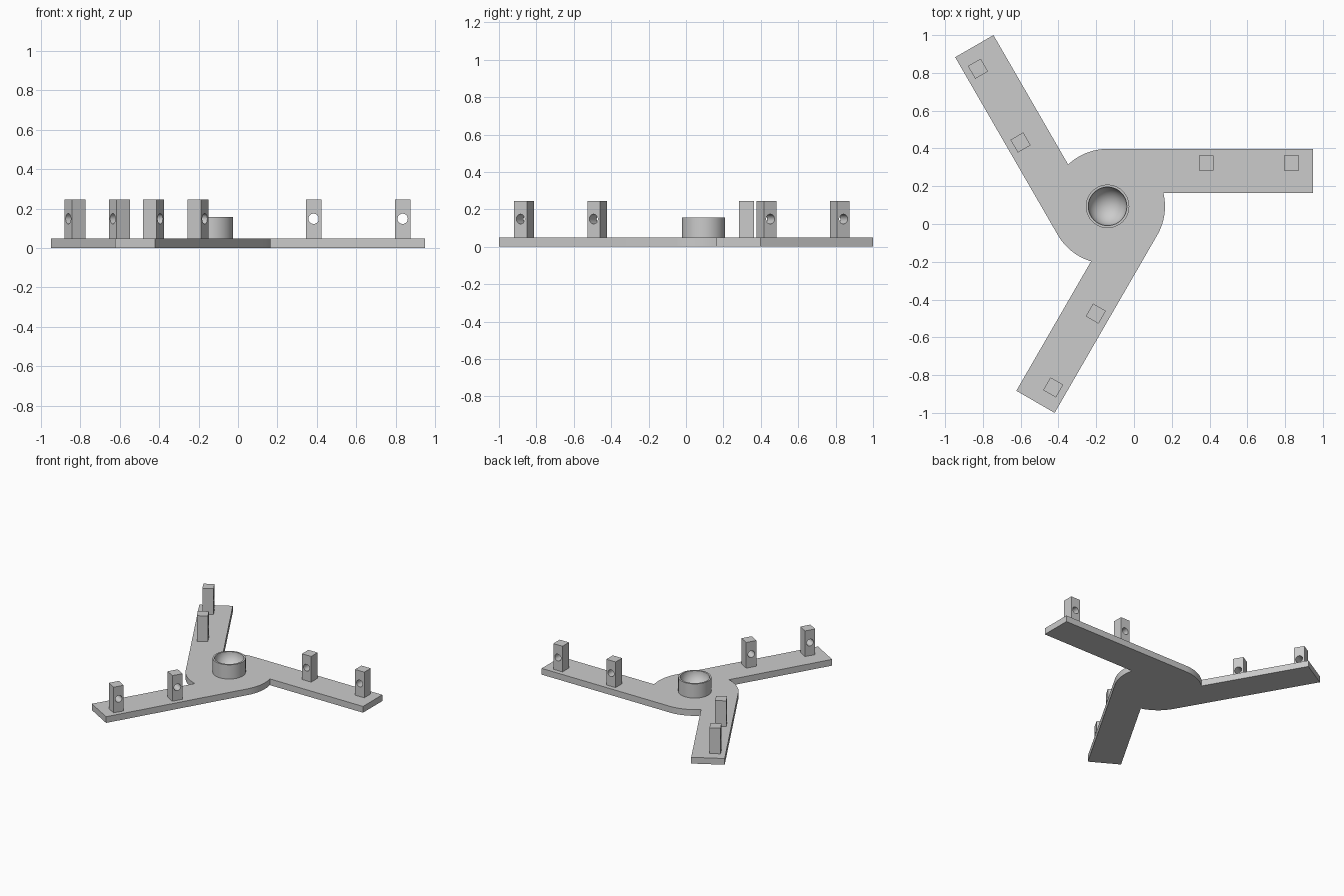
import bpy, bmesh, math
from mathutils import Matrix, Vector

if "Cube" in bpy.data.objects:
    bpy.data.objects.remove(bpy.data.objects["Cube"])

CENTRE = Vector((-0.14, 0.0935, 0))
REACH, INNER, HUB_R = 1.087, 0.07, 0.304
PLATE_H, POST_TOP, POST_W = 0.048, 0.245, 0.078
HOLE_R, HOLE_Z = 0.026, 0.148

grey = bpy.data.materials.new("plain grey")
grey.use_nodes = True
colour = (0.6, 0.6, 0.6, 1)
grey.diffuse_color = colour
grey.node_tree.nodes["Principled BSDF"].inputs["Base Color"].default_value = colour


def make(name, bm, location=CENTRE):
    bmesh.ops.recalc_face_normals(bm, faces=bm.faces)
    mesh = bpy.data.meshes.new(name)
    bm.to_mesh(mesh)
    bm.free()
    mesh.materials.append(grey)
    ob = bpy.data.objects.new(name, mesh)
    ob.location = location
    bpy.context.collection.objects.link(ob)
    return ob


def smooth(ob):
    bpy.ops.object.select_all(action="DESELECT")
    ob.select_set(True)
    bpy.context.view_layer.objects.active = ob
    bpy.ops.object.shade_smooth_by_angle(angle=math.radians(35))


def turn(k):
    return Matrix.Rotation(math.radians(120 * k), 4, "Z")


# Three-armed base: each arm runs tangent off the rounded hub
start = math.sqrt(HUB_R ** 2 - INNER ** 2)
notch = math.radians(120) + math.atan2(INNER, start)
outline = [Vector((start, INNER, 0)), Vector((REACH, INNER, 0)), Vector((REACH, HUB_R, 0))]
STEPS = 16
for i in range(STEPS):
    a = math.pi / 2 + (notch - math.pi / 2) * i / STEPS
    outline.append(Vector((HUB_R * math.cos(a), HUB_R * math.sin(a), 0)))
bm = bmesh.new()
face = bm.faces.new([bm.verts.new(turn(k) @ p) for k in range(3) for p in outline])
side = bmesh.ops.extrude_face_region(bm, geom=[face], use_keep_orig=True)["geom"]
bmesh.ops.translate(bm, vec=(0, 0, PLATE_H), verts=[v for v in side if isinstance(v, bmesh.types.BMVert)])
smooth(make("three_arm_base", bm))

# Ball socket: a short cup with a hemispherical bowl, turned from a profile
CUP_R, BOWL_R, CUP_TOP = 0.115, 0.102, 0.157
profile = [(CUP_R, PLATE_H), (CUP_R, CUP_TOP)]
for i in range(17):
    a = math.pi / 2 * i / 16
    profile.append((BOWL_R * math.cos(a), CUP_TOP - BOWL_R * math.sin(a)))
bm = bmesh.new()
verts = [bm.verts.new((r, 0, z)) for r, z in profile]
edges = [bm.edges.new(pair) for pair in zip(verts, verts[1:])]
bmesh.ops.spin(bm, geom=verts + edges, axis=(0, 0, 1), cent=(0, 0, 0),
               angle=math.tau, steps=64, use_duplicate=False)
bmesh.ops.remove_doubles(bm, verts=bm.verts, dist=0.0005)
smooth(make("ball_socket", bm))

# Square post with a round cross hole
bm = bmesh.new()
bmesh.ops.create_cube(bm, size=1)
bmesh.ops.scale(bm, vec=(POST_W, POST_W, POST_TOP - PLATE_H), verts=bm.verts)
bmesh.ops.translate(bm, vec=(0, 0, (POST_TOP + PLATE_H) / 2), verts=bm.verts)
post = make("post", bm, (0, 0, 0))
bm = bmesh.new()
bmesh.ops.create_cone(bm, cap_ends=True, segments=32, radius1=HOLE_R, radius2=HOLE_R, depth=0.2,
                      matrix=Matrix.Translation((0, 0, HOLE_Z)) @ Matrix.Rotation(math.pi / 2, 4, "X"))
cutter = make("hole_cutter", bm, (0, 0, 0))
cut = post.modifiers.new("cross_hole", "BOOLEAN")
cut.object, cut.operation, cut.solver = cutter, "DIFFERENCE", "EXACT"
bpy.context.view_layer.objects.active = post
bpy.ops.object.modifier_apply(modifier=cut.name)
bpy.data.objects.remove(cutter)
smooth(post)

# Two posts on every arm
for k in range(3):
    for label, along in (("inner", 0.523), ("outer", 0.974)):
        ob = bpy.data.objects.new(f"{label}_post_{k + 1}", post.data)
        ob.matrix_world = Matrix.Translation(CENTRE) @ turn(k) @ Matrix.Translation((along, 0.23, 0))
        bpy.context.collection.objects.link(ob)
bpy.data.objects.remove(post)
